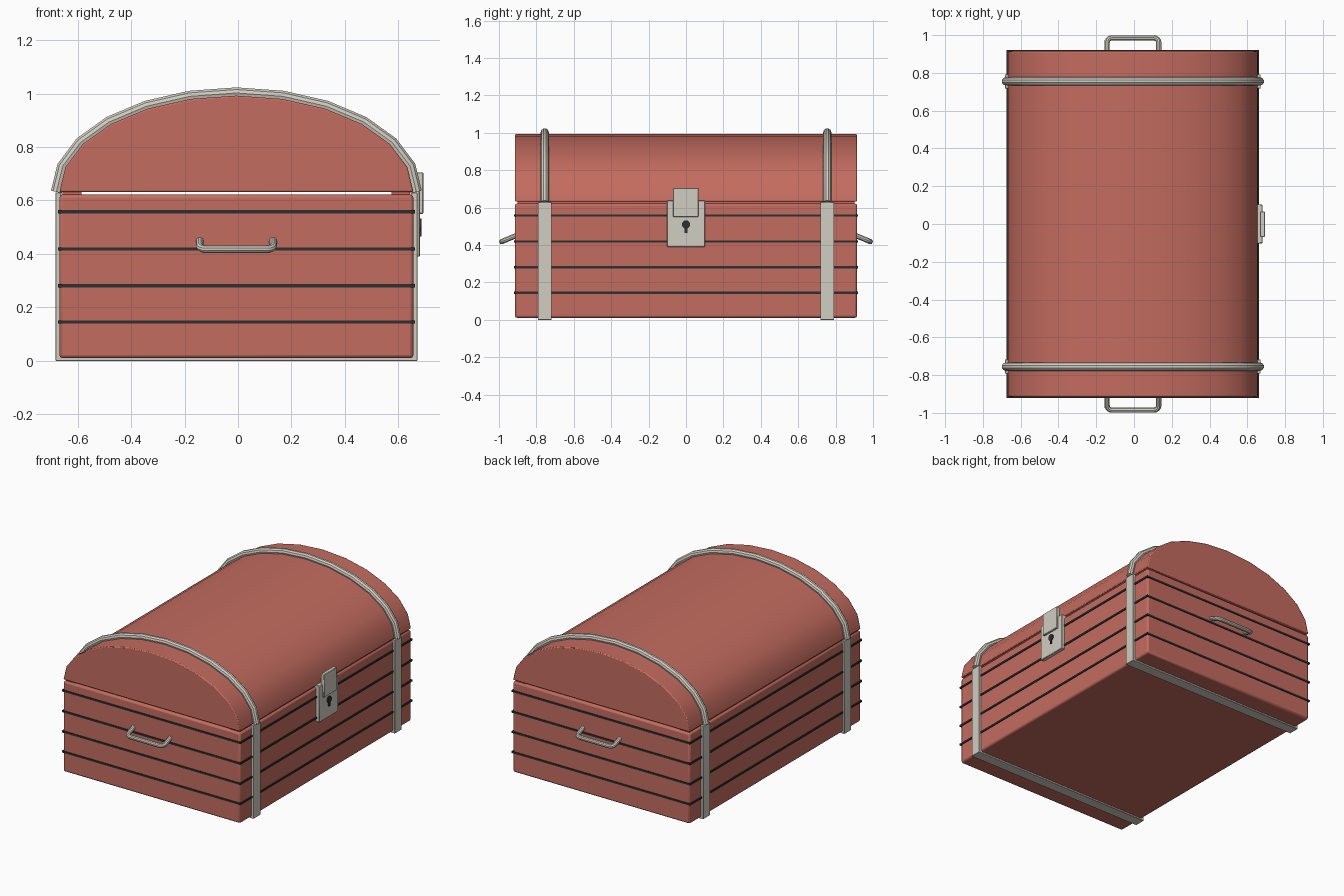
import bpy
import bmesh
from math import cos, sin, pi, radians
from mathutils import Matrix, Vector

cube = bpy.data.objects.get("Cube")
if cube:
    bpy.data.objects.remove(cube, do_unlink=True)

CX = -0.006                 # middle of the chest across its width
HALF_W, HALF_L = 0.662, 0.915
LID_Z, LID_H = 0.632, 0.36
BAND_Y = 0.755


def material(name, rgb):
    m = bpy.data.materials.new(name)
    m.use_nodes = True
    m.diffuse_color = (*rgb, 1)
    m.node_tree.nodes["Principled BSDF"].inputs["Base Color"].default_value = (*rgb, 1)
    return m


RED = material("red leather", (0.55, 0.15, 0.115))
METAL = material("pale metal", (0.64, 0.61, 0.54))
DARK = material("dark trim", (0.025, 0.03, 0.03))


def finish(obj, mat, bevel=0, segments=1, smooth=True):
    obj.data.materials.append(mat)
    if bevel:
        mod = obj.modifiers.new("Bevel", "BEVEL")
        mod.width, mod.segments, mod.limit_method = bevel, segments, "ANGLE"
        mod.angle_limit = radians(35)
    bpy.ops.object.select_all(action="DESELECT")
    obj.select_set(True)
    bpy.context.view_layer.objects.active = obj
    if smooth:
        bpy.ops.object.shade_smooth_by_angle(angle=radians(32))
    return obj


def from_bmesh(name, bm, mat, **kw):
    bmesh.ops.recalc_face_normals(bm, faces=bm.faces[:])
    me = bpy.data.meshes.new(name)
    bm.to_mesh(me)
    bm.free()
    obj = bpy.data.objects.new(name, me)
    bpy.context.collection.objects.link(obj)
    return finish(obj, mat, **kw)


def box(name, lo, hi, mat, **kw):
    lo, hi = Vector(lo), Vector(hi)
    bm = bmesh.new()
    bmesh.ops.create_cube(bm, size=1, matrix=Matrix.Translation((lo + hi) / 2)
                          @ Matrix.Diagonal((*(hi - lo), 1)))
    return from_bmesh(name, bm, mat, **kw)


def extrude(name, profile, axis, start, end, mat, **kw):
    """Extrude a closed outline of 3D points along an axis."""
    axis = Vector(axis)
    bm = bmesh.new()
    face = bm.faces.new([bm.verts.new(Vector(p) + axis * start) for p in profile])
    new = bmesh.ops.extrude_face_region(bm, geom=[face])["geom"]
    moved = [v for v in new if isinstance(v, bmesh.types.BMVert)]
    bmesh.ops.translate(bm, verts=moved, vec=axis * (end - start))
    return from_bmesh(name, bm, mat, **kw)


def tube(name, points, radius, mat):
    cu = bpy.data.curves.new(name, "CURVE")
    cu.dimensions = "3D"
    cu.bevel_depth, cu.bevel_resolution, cu.use_fill_caps = radius, 3, True
    sp = cu.splines.new("POLY")
    sp.points.add(len(points) - 1)
    for p, co in zip(sp.points, points):
        p.co = (*co, 1)
    obj = bpy.data.objects.new(name, cu)
    bpy.context.collection.objects.link(obj)
    bpy.ops.object.select_all(action="DESELECT")
    obj.select_set(True)
    bpy.context.view_layer.objects.active = obj
    bpy.ops.object.convert(target="MESH")
    return finish(bpy.context.object, mat)


def arch(half_width, height, y=0):
    return [(CX + half_width * cos(i * pi / 12), y, LID_Z + height * sin(i * pi / 12))
            for i in range(13)]


# Trunk body and domed lid
box("chest_body", (CX - HALF_W, -HALF_L, 0.01), (CX + HALF_W, HALF_L, 0.622), RED,
    bevel=0.012, segments=2)
extrude("domed_lid", arch(HALF_W, LID_H), (0, 1, 0), -HALF_L, HALF_L, RED,
        bevel=0.006, segments=2)

# Rails that close the gap between body and lid along the long sides
for side, label in ((-1, "right"), (1, "left")):
    mid = CX + side * 0.615
    box(f"{label}_lid_rail", (mid - 0.035, -0.9, 0.615), (mid + 0.035, 0.9, 0.64), RED)

# Dark trim lines around the body
for i, z in enumerate((0.145, 0.281, 0.418, 0.558)):
    box(f"trim_line_{i + 1}", (CX - HALF_W - 0.006, -HALF_L - 0.005, z - 0.006),
        (CX + HALF_W + 0.006, HALF_L + 0.005, z + 0.006), DARK)

# Metal straps: flat U around the body, round hoop over the lid
for side, label in ((-1, "front"), (1, "back")):
    y = side * BAND_Y
    outer, inner, top = 0.677, 0.655, 0.63
    u_shape = [(CX - outer, 0, top), (CX - outer, 0, 0), (CX + outer, 0, 0),
               (CX + outer, 0, top), (CX + inner, 0, top), (CX + inner, 0, 0.02),
               (CX - inner, 0, 0.02), (CX - inner, 0, top)]
    extrude(f"{label}_body_strap", u_shape, (0, 1, 0), y - 0.037, y + 0.037, METAL,
            bevel=0.002)
    tube(f"{label}_lid_hoop", arch(0.673, 0.37, y), 0.022, METAL)

# End handles: rounded U that droops outward
for side, label in ((-1, "front"), (1, "back")):
    half, corner = 0.137, 0.025
    flat = [(-half, 0.905)]
    for cx, first in ((-half + corner, pi), (half - corner, pi / 2)):
        for k in range(5):
            a = first - k * pi / 8
            flat.append((cx + corner * cos(a), 0.985 - corner + corner * sin(a)))
    flat.append((half, 0.905))
    path = [(CX + x, side * d, 0.418 + (0.985 - d) * 0.42) for x, d in flat]
    tube(f"{label}_handle", path, 0.0145, METAL)

# Lock plate, hasp and keyhole on the left side
box("lock_plate", (0.64, -0.102, 0.39), (0.68, 0.102, 0.637), METAL, bevel=0.003)
box("lock_hasp", (0.668, -0.069, 0.55), (0.693, 0.067, 0.705), METAL, bevel=0.003)
hole = [(0, 0.022 * cos(a), 0.51 + 0.022 * sin(a))
        for a in (radians(-60 + 300 * i / 12) for i in range(13))]
hole += [(0, -0.007, 0.485), (0, -0.007, 0.465), (0, 0.007, 0.465), (0, 0.007, 0.485)]
extrude("keyhole", hole, (1, 0, 0), 0.679, 0.687, DARK, smooth=False)
